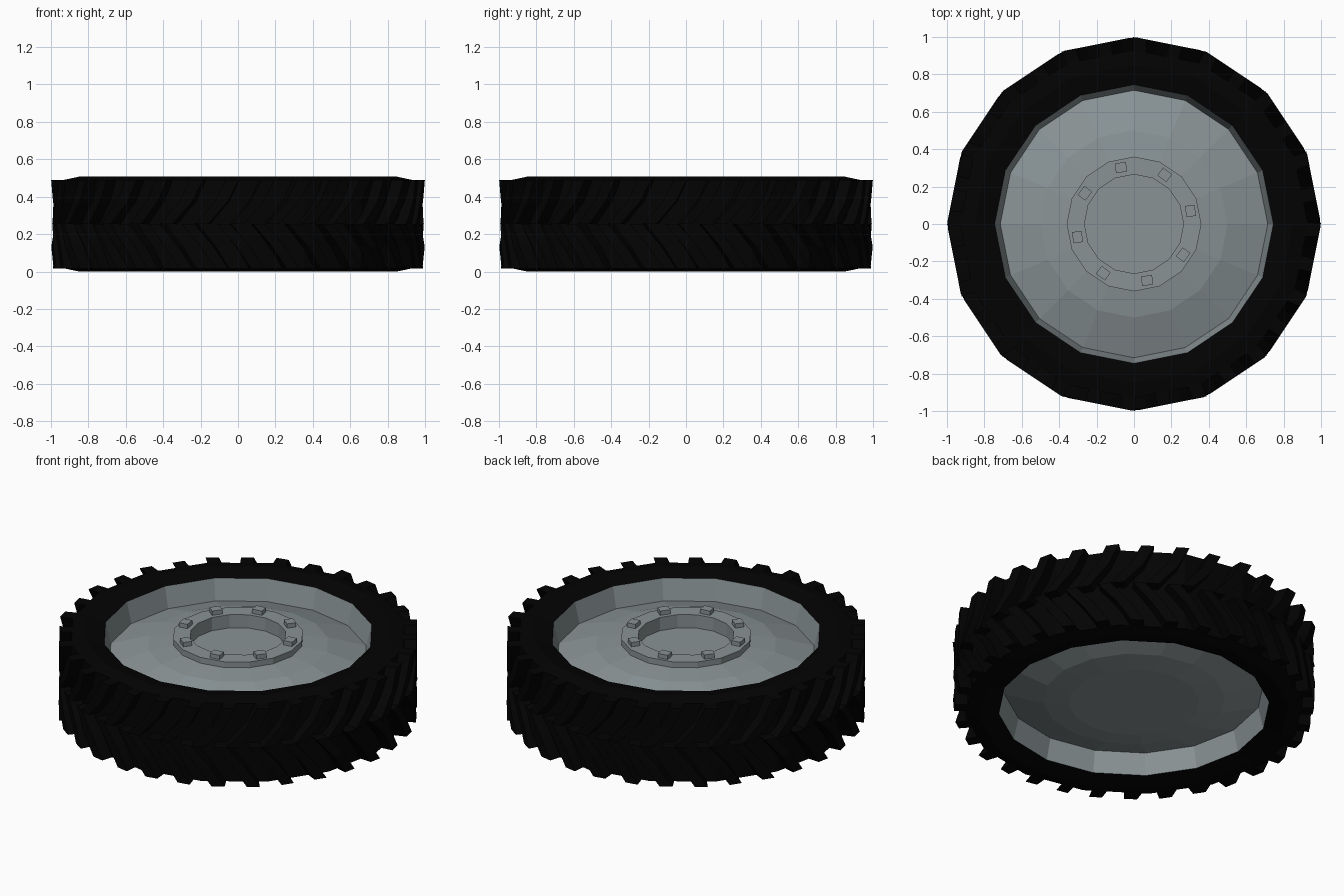
import bpy, bmesh
from math import pi, cos, sin, radians

if "Cube" in bpy.data.objects:
    bpy.data.objects.remove(bpy.data.objects["Cube"])

SIDES = 16
H = 0.507
MID = H / 2


def material(name, rgb):
    m = bpy.data.materials.new(name)
    m.diffuse_color = (*rgb, 1)
    m.use_nodes = True
    m.node_tree.nodes["Principled BSDF"].inputs["Base Color"].default_value = m.diffuse_color
    return m


rubber = material("rubber", (0.0008, 0.0008, 0.0008))
steel = material("steel", (0.25, 0.29, 0.30))


def finish(bm, name, mat):
    bmesh.ops.remove_doubles(bm, verts=bm.verts, dist=1e-5)
    bmesh.ops.recalc_face_normals(bm, faces=bm.faces)
    me = bpy.data.meshes.new(name)
    bm.to_mesh(me)
    bm.free()
    me.materials.append(mat)
    ob = bpy.data.objects.new(name, me)
    bpy.context.collection.objects.link(ob)
    return ob


def lathe(name, profile, mat):
    """Spin an (r, z) profile around z with flat sides."""
    bm = bmesh.new()
    vs = [bm.verts.new((r, 0, z)) for r, z in profile]
    edges = [bm.edges.new(p) for p in zip(vs, vs[1:])]
    bmesh.ops.spin(bm, geom=vs + edges, cent=(0, 0, 0), axis=(0, 0, 1),
                   angle=2 * pi, steps=SIDES, use_merge=True)
    return finish(bm, name, mat)


def polar(r, a, z):
    """Point on a regular polygon of corner radius r."""
    step = 2 * pi / SIDES
    k = r * cos(step / 2) / cos(a % step - step / 2)
    return (k * cos(a), k * sin(a), z)


# Tyre carcass, sidewalls dipping towards the rim
lathe("tyre", [(0.745, H - 0.026), (0.85, H), (0.93, 0.49), (0.93, H - 0.49),
               (0.85, 0), (0.745, 0.026)], rubber)

# Rim with domed disc on both sides and a raised hub flange on top
lathe("rim", [(0, 0.40), (0.265, 0.40), (0.265, 0.48), (0.36, 0.48),
              (0.36, 0.445), (0.50, 0.425), (0.715, 0.356), (0.745, H - 0.026)], steel)
lathe("rim_back", [(0.745, 0.026), (0.715, 0.151), (0.50, 0.082),
                   (0.36, 0.062), (0, 0.062)], steel)

# Chevron tread lugs: two staggered rows, paths as (angle, height from middle)
LUGS = 32
PITCH = 2 * pi / LUGS
UPPER = [(-0.005, 0.0), (0.105, 0.12), (0.165, 0.237)]
LOWER = [(0.02, 0.0), (0.125, -0.12), (0.205, -0.237)]
HALF = 0.036
bm = bmesh.new()
for path, shift in ((UPPER, 0.0), (LOWER, PITCH / 2)):
    for i in range(LUGS):
        start = i * PITCH + shift
        rings = []
        for da, dz in path:
            a, z = start + da, MID + dz
            corners = ((0.90, -HALF - 0.006), (1.0, -HALF),
                       (1.0, HALF), (0.90, HALF + 0.006))
            rings.append([bm.verts.new(polar(r, a + w, z)) for r, w in corners])
        for p, q in zip(rings, rings[1:]):
            for j in range(4):
                k = (j + 1) % 4
                bm.faces.new((p[j], p[k], q[k], q[j]))
        bm.faces.new(rings[0])
        bm.faces.new(rings[-1])
finish(bm, "tread_lugs", rubber)

# Wheel bolts on the flange
for i in range(8):
    a = radians(13 + 45 * i)
    bpy.ops.mesh.primitive_cube_add(size=1, location=(0.31 * cos(a), 0.31 * sin(a), 0.489),
                                    rotation=(0, 0, a - radians(5)))
    bolt = bpy.context.object
    bolt.name = f"bolt_{i + 1}"
    bolt.scale = (0.052, 0.06, 0.034)
    bolt.data.materials.append(steel)
